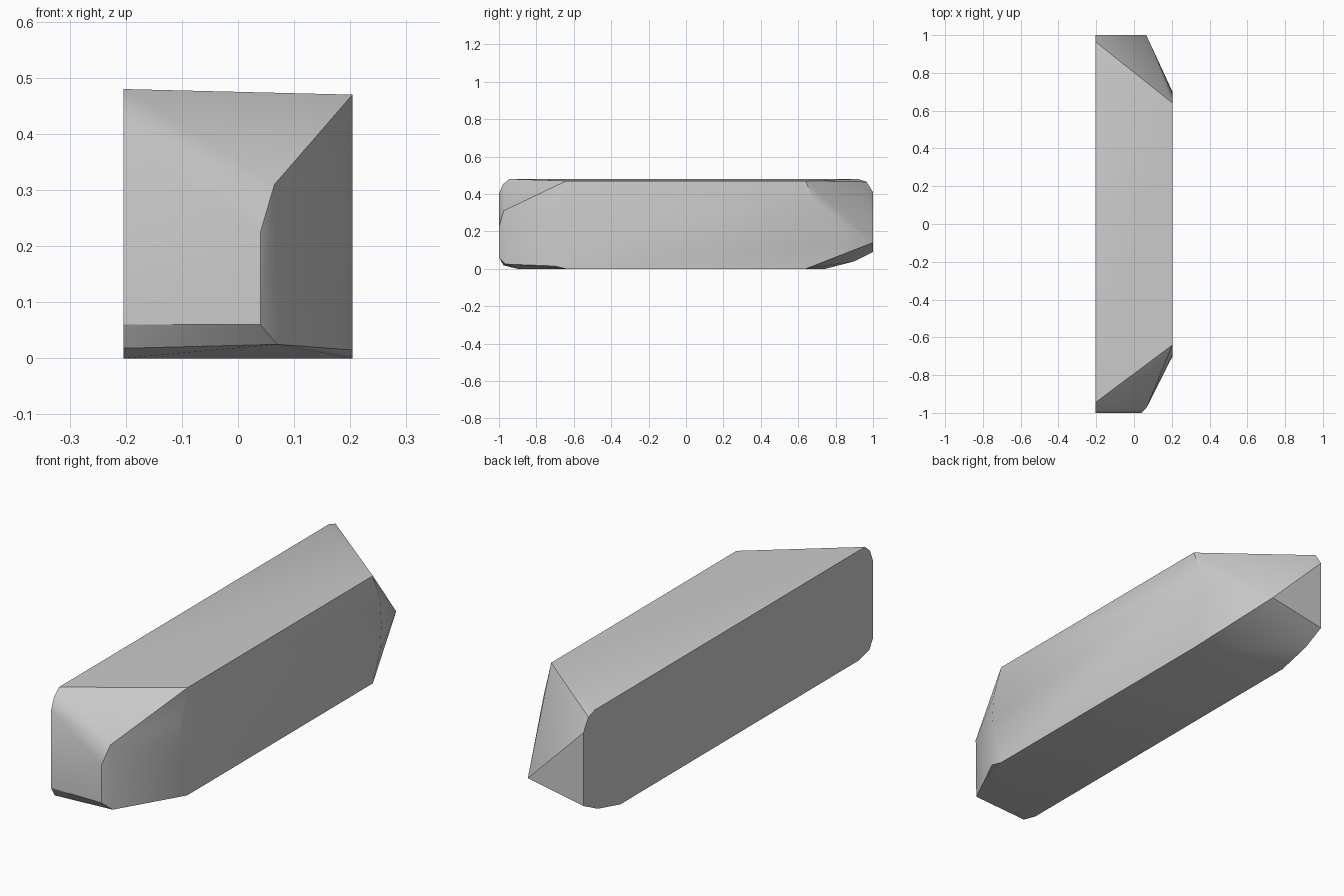
import bpy, bmesh, math

cube = bpy.data.objects.get("Cube")
if cube:
    bpy.data.objects.remove(cube, do_unlink=True)

SIDE = 0.204  # half width of the bar

# Flat inner side: (y, z) outline with rounded corners
inner_outline = [(-1, 0.06), (-1, 0.40), (-0.98, 0.45), (-0.945, 0.48),
                 (0.92, 0.48), (0.965, 0.465), (1, 0.41),
                 (1, 0.09), (0.9, 0.04), (0.745, 0), (-0.9, 0), (-0.975, 0.018)]

# Outer side: bowed ends, mirrored front to back
outer_half = [(0.64, 0.47), (0.69, 0.35), (0.70, 0.23), (0.69, 0.12), (0.64, 0)]

# Front end: blunt face and the softened corner beside it
front_points = [(0.04, -1, 0.225), (0.04, -1, 0.06), (0.065, -0.975, 0.31),
                (0.07, -0.965, 0.025), (SIDE, -0.70, 0.015)]

# Back end: single pointed tip
back_points = [(0.065, 1, 0.14)]

points = [(-SIDE, y, z) for y, z in inner_outline]
points += [(SIDE, sign * y, z) for sign in (-1, 1) for y, z in outer_half]
points += front_points + back_points

# Wrap the outlines into one faceted solid
bm = bmesh.new()
for p in points:
    bm.verts.new(p)
hull = bmesh.ops.convex_hull(bm, input=bm.verts)
loose = {g for g in hull["geom_interior"] + hull["geom_unused"]
         if isinstance(g, bmesh.types.BMVert)}
bmesh.ops.delete(bm, geom=list(loose), context='VERTS')
bmesh.ops.dissolve_limit(bm, angle_limit=math.radians(0.5),
                         verts=bm.verts, edges=bm.edges)
bmesh.ops.recalc_face_normals(bm, faces=bm.faces)
mesh = bpy.data.meshes.new("chamfered_bar")
bm.to_mesh(mesh)
bm.free()

bar = bpy.data.objects.new("chamfered_bar", mesh)
bpy.context.collection.objects.link(bar)

# Plain grey finish
grey = bpy.data.materials.new("plain grey")
grey.use_nodes = True
colour = (0.6, 0.6, 0.6, 1)
grey.diffuse_color = colour
grey.node_tree.nodes["Principled BSDF"].inputs["Base Color"].default_value = colour
mesh.materials.append(grey)

# Smooth gentle bends, keep hard edges
bpy.ops.object.select_all(action='DESELECT')
bar.select_set(True)
bpy.context.view_layer.objects.active = bar
bpy.ops.object.shade_smooth_by_angle(angle=math.radians(30))
